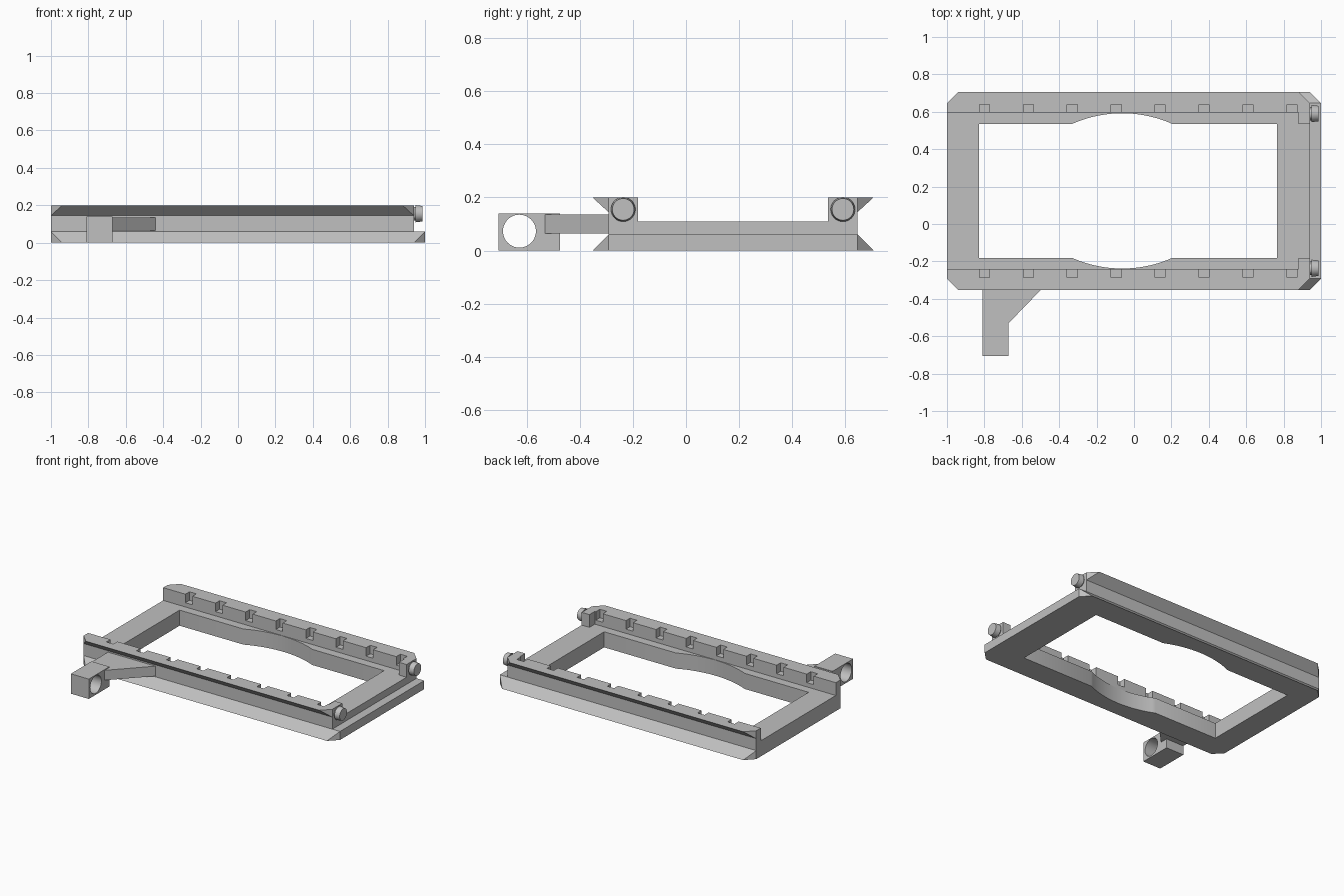
import bpy, bmesh, math
from mathutils import Vector, Matrix

cube = bpy.data.objects.get("Cube")
if cube:
    bpy.data.objects.remove(cube, do_unlink=True)

grey = bpy.data.materials.new("plain grey")
grey.use_nodes = True
COLOUR = (0.53, 0.53, 0.53, 1)
grey.diffuse_color = COLOUR
grey.node_tree.nodes["Principled BSDF"].inputs["Base Color"].default_value = COLOUR

# Frame dimensions, with half widths measured from the frame's centre line
MID = 0.177
OUTER, WALL, RAIL, BLOCK = 0.529, 0.469, 0.418, 0.358
STEP, FLOOR, LIP, TOP = 0.06, 0.11, 0.145, 0.2
LEFT, SHOULDER, RIGHT = -1.0, 0.94, 1.0
CHAMFER = OUTER - WALL


def finish(bm, name):
    bmesh.ops.recalc_face_normals(bm, faces=bm.faces[:])
    mesh = bpy.data.meshes.new(name)
    bm.to_mesh(mesh)
    bm.free()
    obj = bpy.data.objects.new(name, mesh)
    bpy.context.collection.objects.link(obj)
    mesh.materials.append(grey)
    return obj


def prism(points, start, end, axis):
    """Extrude a (y, z) profile along x, or an (x, y) outline along z."""
    bm = bmesh.new()
    place = (lambda a, b: (start, a, b)) if axis == "x" else (lambda a, b: (a, b, start))
    face = bm.faces.new([bm.verts.new(place(a, b)) for a, b in points])
    made = bmesh.ops.extrude_face_region(bm, geom=[face])["geom"]
    shift = Vector((end - start, 0, 0) if axis == "x" else (0, 0, end - start))
    bmesh.ops.translate(bm, vec=shift, verts=[g for g in made if isinstance(g, bmesh.types.BMVert)])
    return bm


def box(name, x, y, z):
    return finish(prism([(x[0], y[0]), (x[1], y[0]), (x[1], y[1]), (x[0], y[1])], z[0], z[1], "z"), name)


def turned(name, x0, x1, r0, r1, y, z):
    bm = bmesh.new()
    bmesh.ops.create_cone(bm, cap_ends=True, segments=48, radius1=r0, radius2=r1, depth=x1 - x0,
                          matrix=Matrix.Translation(((x0 + x1) / 2, y, z)) @ Matrix.Rotation(math.pi / 2, 4, "Y"))
    return finish(bm, name)


def combine(target, tool, operation):
    mod = target.modifiers.new("cut", "BOOLEAN")
    mod.operation, mod.object, mod.solver = operation, tool, "EXACT"
    bpy.context.view_layer.objects.active = target
    bpy.ops.object.modifier_apply(modifier=mod.name)
    bpy.data.objects.remove(tool, do_unlink=True)


def smooth(obj):
    bpy.ops.object.select_all(action="DESELECT")
    obj.select_set(True)
    bpy.context.view_layer.objects.active = obj
    bpy.ops.object.shade_smooth_by_angle(angle=math.radians(30))


def layer(name, half, x0, x1):
    """Mirrored cross-section run along x, with its four plan corners cut off."""
    profile = [(MID + y, z) for y, z in half] + [(MID - y, z) for y, z in reversed(half)]
    bm = prism(profile, x0, x1, "x")
    for x, sx in ((x0, -1), (x1, 1)):
        for sy in (-1, 1):
            cut = bmesh.ops.bisect_plane(bm, geom=bm.verts[:] + bm.edges[:] + bm.faces[:], dist=1e-6,
                                         plane_co=(x - sx * CHAMFER, MID + sy * OUTER, 0),
                                         plane_no=(sx, sy, 0), clear_outer=True)
            bmesh.ops.holes_fill(bm, edges=[e for e in bm.edges if e.is_boundary])
    return finish(bm, name)


# Frame: flared base with a lipped rail along each long side
frame = layer("frame", [(OUTER, 0), (WALL, STEP)], LEFT, RIGHT)
upper = layer("upper", [(WALL, STEP), (WALL, LIP), (OUTER, TOP), (RAIL, TOP), (RAIL, FLOOR)], LEFT, SHOULDER)
combine(frame, upper, "UNION")

# Window with a shallow arc in each long edge
X0, X1, ARC_X, HALF, SAG = -0.83, 0.765, -0.063, 0.268, 0.057
radius = (HALF ** 2 + SAG ** 2) / (2 * SAG)
sweep = math.asin(HALF / radius)
arc = [(radius * math.sin(a), BLOCK + SAG - radius * (1 - math.cos(a)))
       for a in (sweep * (1 - i / 12) for i in range(25))]
outline = [(X0, MID - BLOCK)] + [(ARC_X - x, MID - y) for x, y in arc]
outline += [(X1, MID - BLOCK), (X1, MID + BLOCK)]
outline += [(ARC_X + x, MID + y) for x, y in arc] + [(X0, MID + BLOCK)]
combine(frame, finish(prism(outline, -0.1, 0.15, "z"), "window_cutter"), "DIFFERENCE")

# Evenly spaced notches on the inner side of both rails
for side in (-1, 1):
    for i in range(8):
        x = -0.8 + i * 0.235
        ys = sorted((MID + side * (RAIL - 0.03), MID + side * (RAIL + 0.045)))
        combine(frame, box("notch_cutter", (x - 0.027, x + 0.027), ys, (0.14, 0.25)), "DIFFERENCE")
smooth(frame)

# End block and knob on each rail
for side, label in ((-1, "front"), (1, "back")):
    ys = sorted((MID + side * BLOCK, MID + side * WALL))
    box(label + "_end_block", (0.88, SHOULDER), ys, (FLOOR, TOP))
    y = MID + side * (BLOCK + WALL) / 2
    smooth(turned(label + "_knob_neck", SHOULDER - 0.01, 0.952, 0.036, 0.036, y, 0.155))
    smooth(turned(label + "_knob", 0.95, 0.987, 0.046, 0.041, y, 0.155))

# Side arm: gusset plate and a bored block at its end
wall = MID - WALL
finish(prism([(-0.81, -0.53), (-0.67, -0.53), (-0.44, wall), (-0.81, wall)], 0.065, 0.135, "z"), "arm_gusset")
arm = box("arm_block", (-0.81, -0.67), (-0.705, -0.475), (0, 0.14))
combine(arm, turned("bore_cutter", -0.9, -0.6, 0.062, 0.062, -0.627, 0.073), "DIFFERENCE")
smooth(arm)
